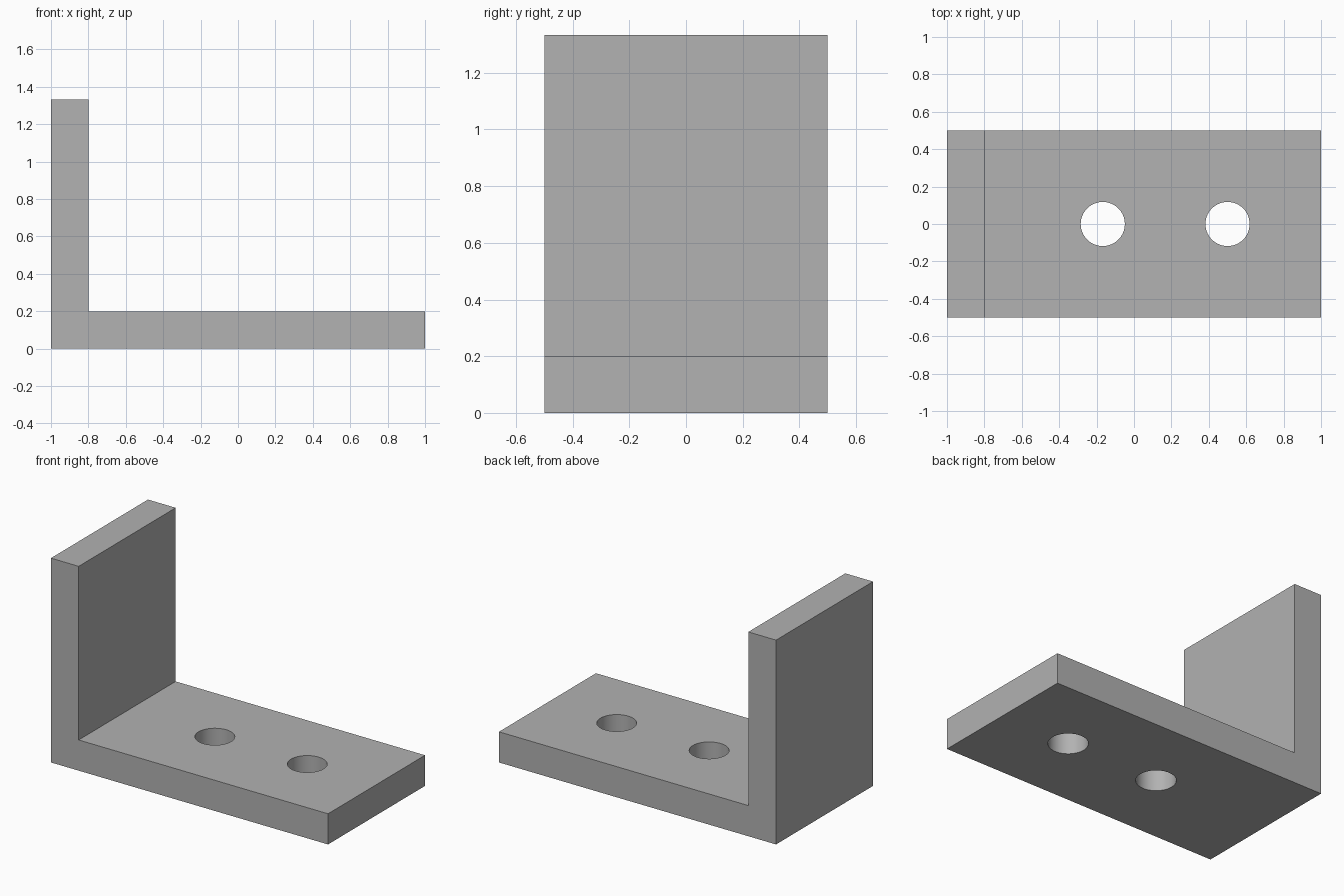
import bpy
import bmesh

cube = bpy.data.objects.get("Cube")
if cube:
    bpy.data.objects.remove(cube, do_unlink=True)

# Plain grey finish
GREY = (0.445, 0.445, 0.445, 1)
grey = bpy.data.materials.new("grey")
grey.use_nodes = True
grey.diffuse_color = GREY
grey.node_tree.nodes["Principled BSDF"].inputs["Base Color"].default_value = GREY

# Bracket: L-shaped profile extruded along y
DEPTH, THICK, HEIGHT = 1.0, 0.2, 1.333
profile = [(-1, 0), (1, 0), (1, THICK), (-1 + THICK, THICK),
           (-1 + THICK, HEIGHT), (-1, HEIGHT)]
bm = bmesh.new()
face = bm.faces.new([bm.verts.new((x, -DEPTH / 2, z)) for x, z in profile])
ext = bmesh.ops.extrude_face_region(bm, geom=[face])
moved = [v for v in ext["geom"] if isinstance(v, bmesh.types.BMVert)]
bmesh.ops.translate(bm, verts=moved, vec=(0, DEPTH, 0))
bmesh.ops.recalc_face_normals(bm, faces=bm.faces)
mesh = bpy.data.meshes.new("bracket")
bm.to_mesh(mesh)
bm.free()
bracket = bpy.data.objects.new("bracket", mesh)
bpy.context.collection.objects.link(bracket)
mesh.materials.append(grey)

# Two round bolt holes through the base
for i, x in enumerate((-0.167, 0.5)):
    bpy.ops.mesh.primitive_cylinder_add(vertices=64, radius=0.118, depth=0.6,
                                        location=(x, 0, THICK / 2))
    cutter = bpy.context.object
    cutter.name = f"hole_cutter_{i + 1}"
    cutter.data.materials.append(grey)
    cut = bracket.modifiers.new(f"bolt_hole_{i + 1}", "BOOLEAN")
    cut.operation = "DIFFERENCE"
    cut.solver = "EXACT"
    cut.object = cutter
    bpy.ops.object.select_all(action="DESELECT")
    bracket.select_set(True)
    bpy.context.view_layer.objects.active = bracket
    bpy.ops.object.modifier_apply(modifier=cut.name)
    bpy.data.objects.remove(cutter, do_unlink=True)

# Smooth hole walls, crisp plate edges
bpy.ops.object.shade_smooth_by_angle(angle=0.52)
